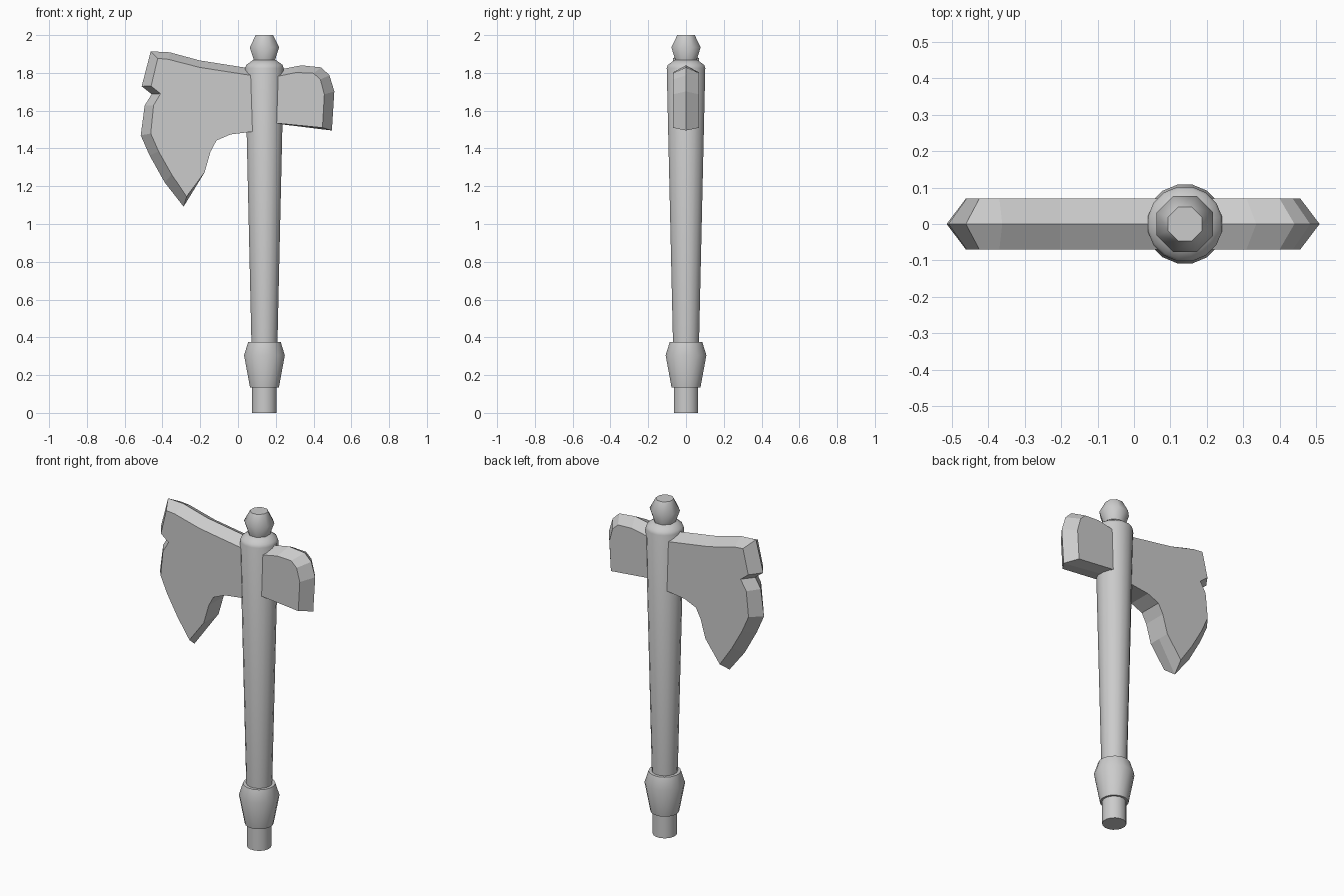
import bpy, bmesh, math

if "Cube" in bpy.data.objects:
    bpy.data.objects.remove(bpy.data.objects["Cube"])

CX = 0.14   # handle axis
T = 0.07    # half thickness of the head


def finish(name, bm, smooth):
    bmesh.ops.recalc_face_normals(bm, faces=bm.faces)
    me = bpy.data.meshes.new(name)
    bm.to_mesh(me)
    bm.free()
    ob = bpy.data.objects.new(name, me)
    bpy.context.collection.objects.link(ob)
    if smooth:
        bpy.ops.object.select_all(action='DESELECT')
        ob.select_set(True)
        bpy.context.view_layer.objects.active = ob
        bpy.ops.object.shade_smooth_by_angle(angle=math.radians(smooth))
    return ob


def bridge(bm, a, b):
    n = len(a)
    for i in range(n):
        bm.faces.new((a[i], a[(i + 1) % n], b[(i + 1) % n], b[i]))


def lathe(name, profile, sides, smooth=40):
    """Closed turned part from (radius, z) pairs."""
    bm = bmesh.new()
    rings = []
    for r, z in profile:
        angs = [2 * math.pi * (i + 0.5) / sides for i in range(sides)]
        rings.append([bm.verts.new((CX + r * math.cos(a), r * math.sin(a), z)) for a in angs])
    for a, b in zip(rings, rings[1:]):
        bridge(bm, a, b)
    bm.faces.new(rings[0])
    bm.faces.new(rings[-1])
    return finish(name, bm, smooth)


def head(name, points):
    """Slab whose rim rises to a ridge: (flat x, flat z, ridge x, ridge z)."""
    bm = bmesh.new()
    front = [bm.verts.new((p[0], -T, p[1])) for p in points]
    ridge = [bm.verts.new((p[2], 0, p[3])) for p in points]
    back = [bm.verts.new((p[0], T, p[1])) for p in points]
    bridge(bm, front, ridge)
    bridge(bm, ridge, back)
    bm.faces.new(front)
    bm.faces.new(back)
    return finish(name, bm, 0)


def plain(x, z):
    return (x, z, x, z)


# Handle parts
lathe("handle_end", [(0.066, 0), (0.066, 0.16)], 16)
lathe("grip_collar", [(0.078, 0.135), (0.11, 0.305), (0.088, 0.375)], 16, 50)
lathe("shaft", [(0.070, 0.36), (0.104, 1.825), (0.098, 1.842), (0.062, 1.868)], 16)
lathe("top_knob", [(0.06, 1.85), (0.062, 1.872), (0.084, 1.935), (0.05, 2.0)], 8, 60)

# Axe blade with notched cutting edge
head("axe_blade", [
    (0.10, 1.782, 0.10, 1.818),
    (-0.203, 1.829, -0.203, 1.866),
    (-0.37, 1.872, -0.362, 1.909),
    (-0.425, 1.877, -0.462, 1.914),
    (-0.46, 1.73, -0.51, 1.729),
    (-0.41, 1.69, -0.457, 1.687),
    (-0.447, 1.628, -0.494, 1.628),
    (-0.462, 1.479, -0.515, 1.469),
    (-0.42, 1.384, -0.468, 1.363),
    (-0.351, 1.262, -0.388, 1.22),
    (-0.272, 1.145, -0.288, 1.092),
    plain(-0.177, 1.273), plain(-0.145, 1.384), plain(-0.114, 1.442),
    plain(-0.04, 1.474), plain(0.10, 1.492),
])

# Hammer on the opposite side
head("hammer_poll", [
    (0.18, 1.776, 0.18, 1.81),
    (0.309, 1.802, 0.336, 1.84),
    (0.40, 1.798, 0.441, 1.829),
    (0.436, 1.765, 0.484, 1.787),
    (0.457, 1.686, 0.51, 1.702),
    (0.447, 1.51, 0.497, 1.495),
    (0.18, 1.536, 0.18, 1.534),
])
